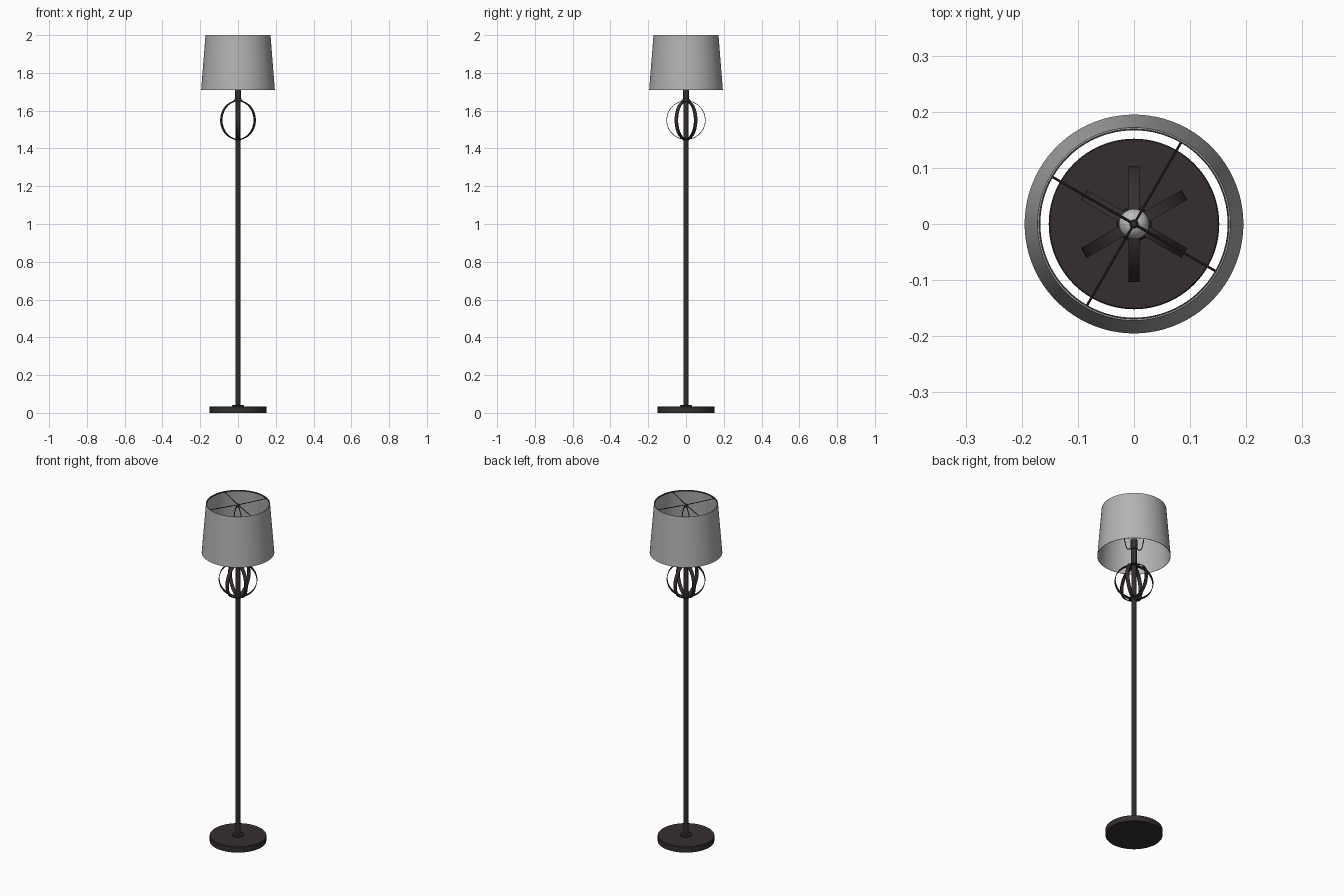
import bpy, bmesh, math
from mathutils import Vector

if "Cube" in bpy.data.objects:
    bpy.data.objects.remove(bpy.data.objects["Cube"])


def material(name, rgb):
    m = bpy.data.materials.new(name)
    m.diffuse_color = (*rgb, 1)
    m.use_nodes = True
    m.node_tree.nodes["Principled BSDF"].inputs["Base Color"].default_value = m.diffuse_color
    return m


BRONZE = material("dark bronze", (0.036, 0.027, 0.027))
FABRIC = material("grey fabric", (0.45, 0.45, 0.45))
GLASS = material("bulb glass", (0.5, 0.5, 0.5))


def finish(ob, mat, angle=35):
    ob.data.materials.append(mat)
    bpy.ops.object.select_all(action='DESELECT')
    ob.select_set(True)
    bpy.context.view_layer.objects.active = ob
    bpy.ops.object.shade_smooth_by_angle(angle=math.radians(angle))
    return ob


def lathe(name, profile, mat, n=64, closed=False):
    """Revolve (radius, z) points around z."""
    bm = bmesh.new()
    vs = [bm.verts.new((r, 0, z)) for r, z in profile]
    pairs = list(zip(vs, vs[1:])) + ([(vs[-1], vs[0])] if closed else [])
    es = [bm.edges.new(p) for p in pairs]
    bmesh.ops.spin(bm, geom=vs + es, cent=(0, 0, 0), axis=(0, 0, 1),
                   angle=2 * math.pi, steps=n, use_duplicate=False)
    bmesh.ops.remove_doubles(bm, verts=bm.verts, dist=1e-5)
    bmesh.ops.recalc_face_normals(bm, faces=bm.faces)
    me = bpy.data.meshes.new(name)
    bm.to_mesh(me)
    bm.free()
    ob = bpy.data.objects.new(name, me)
    bpy.context.collection.objects.link(ob)
    return finish(ob, mat)


def rod(name, points, radius, mat):
    """Round wire through points."""
    cu = bpy.data.curves.new(name, 'CURVE')
    cu.dimensions = '3D'
    cu.bevel_depth = radius
    cu.bevel_resolution = 2
    cu.use_fill_caps = True
    sp = cu.splines.new('POLY')
    sp.points.add(len(points) - 1)
    for p, co in zip(sp.points, points):
        p.co = (*co, 1)
    ob = bpy.data.objects.new(name, cu)
    bpy.context.collection.objects.link(ob)
    bpy.ops.object.select_all(action='DESELECT')
    ob.select_set(True)
    bpy.context.view_layer.objects.active = ob
    bpy.ops.object.convert(target='MESH')
    return finish(bpy.context.object, mat)


# Base disc with a small collar
lathe("base", [(0, 0), (0.152, 0), (0.152, 0.032), (0.15, 0.034), (0, 0.034)], BRONZE, 96)
lathe("base_collar", [(0, 0.033), (0.031, 0.033), (0.031, 0.039), (0.028, 0.042), (0, 0.042)], BRONZE)

# Pole, collars around the cage, neck and socket
lathe("pole", [(0, 0.035), (0.0128, 0.035), (0.0128, 1.655), (0, 1.655)], BRONZE, 32)
lathe("cage_lower_collar", [(0, 1.441), (0.015, 1.441), (0.02, 1.449), (0, 1.449)], BRONZE, 32)
lathe("cage_upper_collar", [(0, 1.648), (0.026, 1.648), (0.024, 1.656), (0.0155, 1.664), (0, 1.664)], BRONZE, 32)
lathe("neck", [(0, 1.655), (0.015, 1.655), (0.015, 1.75), (0.019, 1.755), (0.019, 1.81), (0, 1.81)], BRONZE, 32)

# Ornamental cage: three flat upright hoops
for i, deg in enumerate((90, 30, -30)):
    ro, ri, w = 0.1035, 0.1005, 0.01
    hoop = lathe(f"cage_hoop_{i + 1}", [(ri, -w), (ro, -w), (ro, w), (ri, w)], BRONZE, 64, True)
    hoop.rotation_euler = (math.pi / 2, 0, math.radians(deg))
    hoop.location.z = 1.55

# Light bulb
bulb = [(0, 1.81), (0.014, 1.81), (0.015, 1.828)]
bulb += [(0.027 * math.cos(math.radians(a)), 1.862 + 0.027 * math.sin(math.radians(a)))
         for a in range(-50, 90, 10)] + [(0, 1.889)]
lathe("bulb", bulb, GLASS, 32)

# Harp carrying the shade
d = Vector((math.cos(math.radians(-30)), math.sin(math.radians(-30)), 0))
half = [(0, 1.752), (0.036, 1.752), (0.043, 1.765), (0.052, 1.81), (0.055, 1.85),
        (0.051, 1.90), (0.038, 1.945), (0.018, 1.975), (0, 1.983)]
for side, s in (("left", -1), ("right", 1)):
    rod(f"harp_{side}", [d * (s * r) + Vector((0, 0, z)) for r, z in half], 0.0025, BRONZE)
lathe("finial", [(0, 1.978), (0.008, 1.978), (0.008, 1.99), (0.005, 1.998), (0, 1.999)], BRONZE, 24)

# Shade: thin open cone with wire rim and four spokes
lathe("shade", [(0.195, 1.71), (0.172, 2.0), (0.17, 2.0), (0.193, 1.71)], FABRIC, 96, True)
lathe("shade_rim", [(0.167, 1.993), (0.1708, 1.993), (0.1703, 1.998), (0.167, 1.998)], BRONZE, 96, True)
for i in range(4):
    a = math.radians(60 + 90 * i)
    rod(f"shade_spoke_{i + 1}", [(0, 0, 1.991),
        (0.169 * math.cos(a), 0.169 * math.sin(a), 1.995)], 0.0022, BRONZE)
